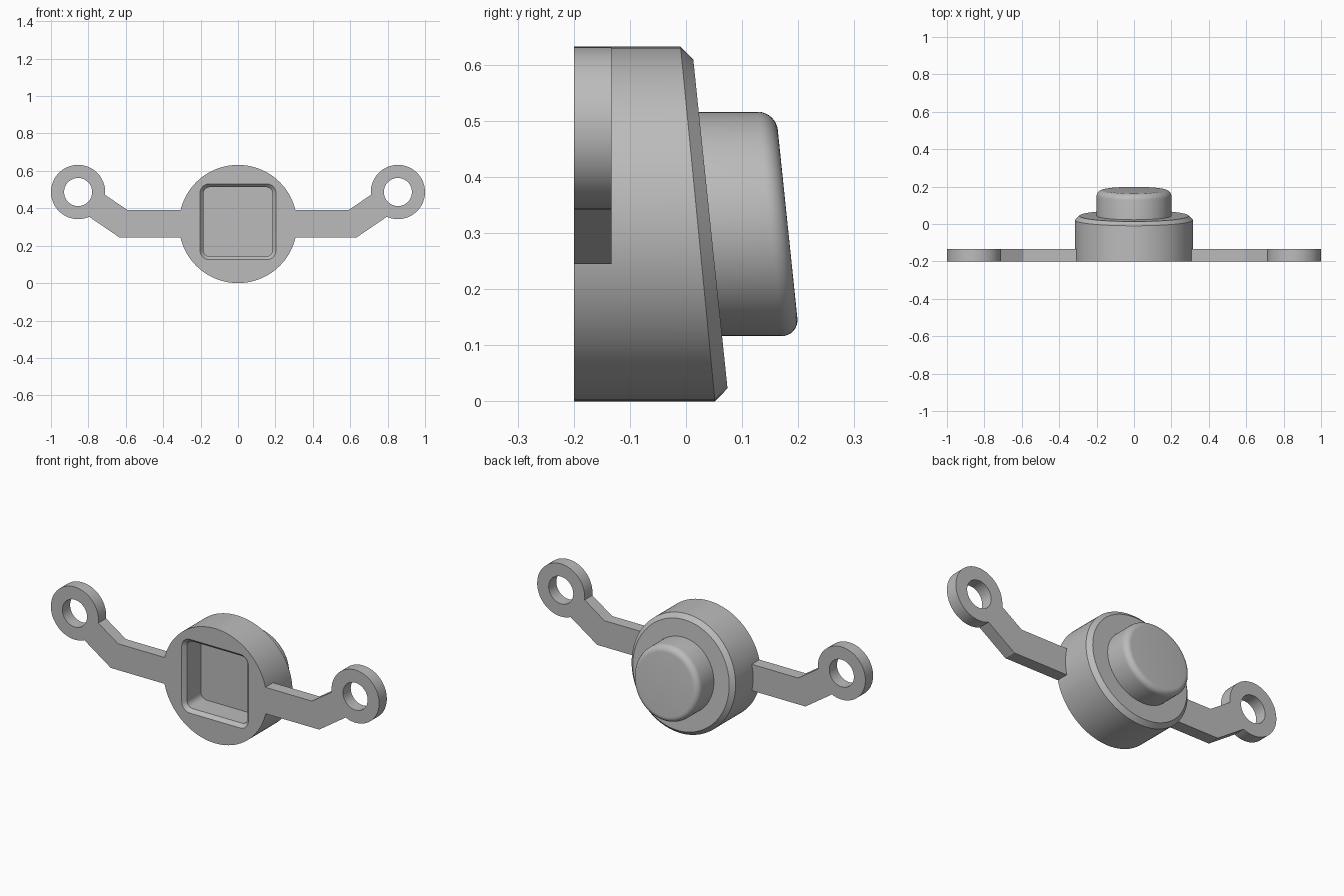
import bpy, bmesh, math
from math import sin, cos, pi

if "Cube" in bpy.data.objects:
    bpy.data.objects.remove(bpy.data.objects["Cube"], do_unlink=True)

ZC = 0.316      # height of the main axis
TILT = -0.104   # lean of the rear faces
FRONT = -0.2

grey = bpy.data.materials.new("plain grey")
grey.use_nodes = True
grey.diffuse_color = (0.5, 0.5, 0.5, 1)
grey.node_tree.nodes["Principled BSDF"].inputs["Base Color"].default_value = (0.5, 0.5, 0.5, 1)


def circle(r, n=96, cx=0, cz=0):
    return [(cx + r * cos(2 * pi * i / n), cz + r * sin(2 * pi * i / n)) for i in range(n)]


def rounded_square(half, r, steps=8):
    pts = []
    for q in range(4):
        mid = pi / 4 + q * pi / 2
        cx, cz = math.copysign(half - r, cos(mid)), math.copysign(half - r, sin(mid))
        for i in range(steps + 1):
            a = (q + i / steps) * pi / 2
            pts.append((cx + r * cos(a), cz + r * sin(a)))
    return pts


def loft(name, rings):
    """Skin a stack of (outline, y, tilt) rings along y and cap both ends."""
    bm = bmesh.new()
    loops = [[bm.verts.new((x, y + tilt * z, ZC + z)) for x, z in outline]
             for outline, y, tilt in rings]
    n = len(loops[0])
    for a, b in zip(loops, loops[1:]):
        for i in range(n):
            j = (i + 1) % n
            bm.faces.new((a[i], a[j], b[j], b[i]))
    bm.faces.new(loops[0])
    bm.faces.new(loops[-1])
    bmesh.ops.recalc_face_normals(bm, faces=bm.faces)
    mesh = bpy.data.meshes.new(name)
    bm.to_mesh(mesh)
    bm.free()
    mesh.materials.append(grey)
    ob = bpy.data.objects.new(name, mesh)
    bpy.context.collection.objects.link(ob)
    return ob


def activate(ob):
    bpy.ops.object.select_all(action='DESELECT')
    ob.select_set(True)
    bpy.context.view_layer.objects.active = ob


def smooth(ob):
    activate(ob)
    bpy.ops.object.shade_smooth_by_angle(angle=math.radians(30))


# Round housing with a leaning, chamfered rear
housing = loft("housing", [
    (circle(0.316), FRONT, 0),
    (circle(0.316), 0.021, -0.097),
    (circle(0.293), 0.0435, TILT),
])

# Square pocket with a chamfered mouth, cut into the front
cutter = loft("pocket_cutter", [
    (rounded_square(0.218, 0.065), FRONT - 0.02, 0),
    (rounded_square(0.203, 0.05), FRONT, 0),
    (rounded_square(0.185, 0.035), FRONT + 0.02, 0),
    (rounded_square(0.185, 0.035), -0.058, 0),
])
cutter.location.z = 0.012
cutter.hide_render = True
cut = housing.modifiers.new("pocket", 'BOOLEAN')
cut.operation = 'DIFFERENCE'
cut.solver = 'EXACT'
cut.object = cutter
activate(housing)
bpy.ops.object.modifier_apply(modifier=cut.name)
bpy.data.objects.remove(cutter, do_unlink=True)
smooth(housing)

# Rear knob with a rounded rim
R, F, TOP = 0.2, 0.032, 0.181
rim = [(circle(R - F + F * cos(a)), TOP - F + F * sin(a), TILT)
       for a in [i * pi / 16 for i in range(9)]]
smooth(loft("knob", [(circle(R), 0.03, TILT)] + rim))

# Cranked arms, each ending in a ring
EX, EZ, ER = 0.855, 0.487, 0.145


def eye_point(deg):
    a = math.radians(deg)
    return EX + ER * cos(a), EZ + ER * sin(a)


START, END = 186, -114
outline = [(0.302, 0.39), (0.59, 0.39)]
outline += [eye_point(START + (END - START) * i / 60) for i in range(61)]
outline += [(0.635, 0.245), (0.302, 0.245)]

curve = bpy.data.curves.new("arm_outline", 'CURVE')
curve.dimensions = '2D'
curve.fill_mode = 'BOTH'
curve.extrude = 0.0335
for pts in (outline, circle(0.075, 64, EX, EZ)):
    spline = curve.splines.new('POLY')
    spline.points.add(len(pts) - 1)
    for p, (x, z) in zip(spline.points, pts):
        p.co = (x, z, 0, 1)
    spline.use_cyclic_u = True
curve.materials.append(grey)
arms = bpy.data.objects.new("arms", curve)
bpy.context.collection.objects.link(arms)
arms.rotation_euler.x = pi / 2
arms.location.y = FRONT + 0.0335
activate(arms)
bpy.ops.object.convert(target='MESH')
arms = bpy.context.view_layer.objects.active
bm = bmesh.new()
bm.from_mesh(arms.data)
bmesh.ops.remove_doubles(bm, verts=bm.verts, dist=0.0001)
bmesh.ops.recalc_face_normals(bm, faces=bm.faces)
bm.to_mesh(arms.data)
bm.free()
smooth(arms)
mirror = arms.modifiers.new("mirror", 'MIRROR')
mirror.use_axis[0] = True
